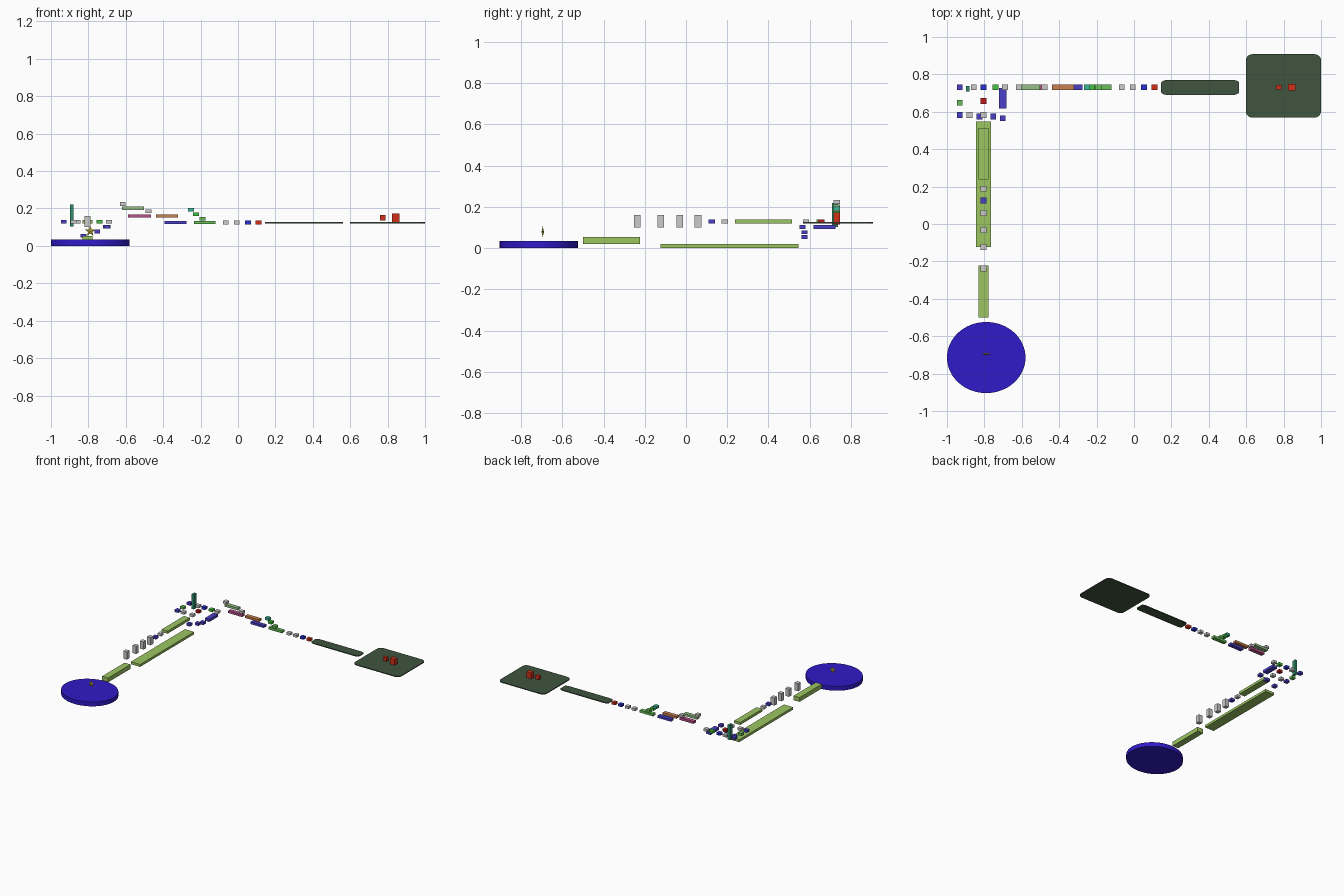
import bpy, bmesh
from math import sin, cos, pi

if "Cube" in bpy.data.objects:
    bpy.data.objects.remove(bpy.data.objects["Cube"])

COLORS = {
    "deep_blue": (0.03, 0.01, 0.58), "blue": (0.07, 0.05, 0.58), "royal": (0.02, 0.03, 0.65),
    "lime": (0.33, 0.56, 0.12), "green": (0.06, 0.55, 0.05), "teal": (0.03, 0.28, 0.15),
    "mint": (0.04, 0.5, 0.32), "sage": (0.3, 0.52, 0.24), "moss": (0.05, 0.09, 0.05),
    "red": (0.65, 0.03, 0.01), "crimson": (0.5, 0.01, 0.01), "pink": (0.48, 0.08, 0.25),
    "orange": (0.6, 0.22, 0.08), "yellow": (0.75, 0.6, 0.05), "leaf": (0.14, 0.52, 0.1),
}
MATS = {}


def finish(name, bm, color=None):
    bmesh.ops.recalc_face_normals(bm, faces=bm.faces)
    mesh = bpy.data.meshes.new(name)
    bm.to_mesh(mesh)
    bm.free()
    ob = bpy.data.objects.new(name, mesh)
    bpy.context.collection.objects.link(ob)
    if color:
        if color not in MATS:
            MATS[color] = bpy.data.materials.new(color)
            MATS[color].diffuse_color = (*COLORS[color], 1)
        mesh.materials.append(MATS[color])
    return ob


def box(name, x, y, z, color=None):
    """Box from (min, max) ranges on each axis."""
    bm = bmesh.new()
    bmesh.ops.create_cube(bm, size=1)
    for v in bm.verts:
        v.co = [(r[0] + r[1]) / 2 + c * (r[1] - r[0]) for c, r in zip(v.co, (x, y, z))]
    return finish(name, bm, color)


def around(c, size):
    return (c - size / 2, c + size / 2)


def step(name, x, y, z, color=None):
    """Small square stepping block centred at x, y, z."""
    return box(name, around(x, 0.031), around(y, 0.031), around(z, 0.019), color)


def slab(name, outline, z, color):
    """Flat outline extruded between two heights."""
    bm = bmesh.new()
    rings = [[bm.verts.new((x, y, h)) for x, y in outline] for h in z]
    bm.faces.new(rings[0])
    bm.faces.new(rings[1])
    n = len(outline)
    for i in range(n):
        j = (i + 1) % n
        bm.faces.new((rings[0][i], rings[0][j], rings[1][j], rings[1][i]))
    return finish(name, bm, color)


def rounded(x, y, rx, ry, n=6):
    pts = []
    corners = [(x[1] - rx, y[1] - ry), (x[0] + rx, y[1] - ry),
               (x[0] + rx, y[0] + ry), (x[1] - rx, y[0] + ry)]
    for q, (cx, cy) in enumerate(corners):
        for k in range(n + 1):
            a = (q + k / n) * pi / 2
            pts.append((cx + rx * cos(a), cy + ry * sin(a)))
    return pts


# round start platform
disc = [(-0.79 + 0.21 * cos(2 * pi * i / 64), -0.714 + 0.19 * sin(2 * pi * i / 64)) for i in range(64)]
start = slab("start_platform", disc, (0, 0.034), "deep_blue")
bpy.context.view_layer.objects.active = start
start.select_set(True)
bpy.ops.object.shade_smooth_by_angle()

# faceted star hovering above it
bm = bmesh.new()
tips = [bm.verts.new((-0.79, -0.695 + s * 0.006, 0.078)) for s in (-1, 1)]
rim = []
for i in range(10):
    r = 0.03 if i % 2 == 0 else 0.012
    a = pi / 2 + i * pi / 5
    rim.append(bm.verts.new((-0.79 + r * cos(a), -0.695, 0.078 + r * sin(a))))
for i in range(10):
    for t in tips:
        bm.faces.new((t, rim[i], rim[(i + 1) % 10]))
finish("star", bm, "yellow")

# long green walkways
PX = -0.805
box("entry_walkway", around(PX, 0.052), (-0.50, -0.223), (0.019, 0.053), "lime")
box("lower_walkway", around(PX, 0.08), (-0.124, 0.547), (0, 0.019), "lime")
box("upper_walkway", around(PX, 0.052), (0.237, 0.514), (0.119, 0.139), "lime")

# grey pillars and steps leading to the upper walkway
for i, y in enumerate((-0.237, -0.123, -0.031, 0.058)):
    box(f"pillar_{i}", around(PX, 0.032), around(y, 0.032), (0.1, 0.16))
ROW = 0.129
step("approach_step_0", PX, 0.125, ROW, "blue")
step("approach_step_1", PX, 0.188, ROW)

# corner cluster of steps
Y = 0.731
corner = [
    (-0.932, 0.582, ROW, "blue"), (-0.88, 0.582, ROW, None), (-0.804, 0.582, ROW, None),
    (-0.932, 0.648, ROW, "leaf"), (-0.804, 0.657, ROW, "crimson"), (-0.932, Y, ROW, "blue"),
    (-0.857, Y, ROW, None), (-0.804, Y, ROW, "royal"), (-0.74, Y, ROW, "green"), (-0.69, Y, ROW, None),
    (-0.826, 0.575, 0.053, "blue"), (-0.752, 0.575, 0.077, "blue"), (-0.702, 0.565, 0.102, "blue"),
]
for i, c in enumerate(corner):
    step(f"corner_step_{i}", *c)
box("corner_plank", around(-0.702, 0.04), (0.618, 0.726), (0.092, 0.112), "blue")
box("corner_post", around(-0.889, 0.018), around(0.723, 0.031), (0.103, 0.22), "teal")

# planks along the back run
planks = [
    (-0.62, -0.502, 0.202, "sage"), (-0.587, -0.465, 0.16, "pink"), (-0.438, -0.32, 0.16, "orange"),
    (-0.392, -0.276, 0.125, "blue"), (-0.236, -0.119, 0.125, "leaf"),
]
for i, (a, b, z, col) in enumerate(planks):
    box(f"back_plank_{i}", (a, b), around(Y, 0.031), around(z, 0.018), col)

# steps along the back run
back = [
    (-0.616, 0.224, None), (-0.478, 0.184, None), (-0.252, 0.192, "mint"), (-0.225, 0.17, "green"),
    (-0.19, 0.146, "leaf"), (-0.065, 0.125, None), (-0.007, 0.125, None),
    (0.053, 0.125, "royal"), (0.109, 0.125, "red"),
]
for i, (x, z, col) in enumerate(back):
    step(f"back_step_{i}", x, Y, z, col)

# thin rounded bridge and end platform with red blocks
Z = (0.12, 0.127)
slab("end_bridge", rounded((0.145, 0.562), (0.69, 0.77), 0.035, 0.016), Z, "moss")
slab("end_platform", rounded((0.598, 1.0), (0.569, 0.908), 0.036, 0.033), Z, "moss")
box("small_red_block", around(0.774, 0.028), around(Y, 0.024), (0.136, 0.165), "red")
box("large_red_block", around(0.843, 0.04), around(Y, 0.033), (0.127, 0.174), "red")

for m in bpy.data.materials:
    if m.users and not m.is_grease_pencil:
        m.use_nodes = True
        m.node_tree.nodes["Principled BSDF"].inputs["Base Color"].default_value = m.diffuse_color
